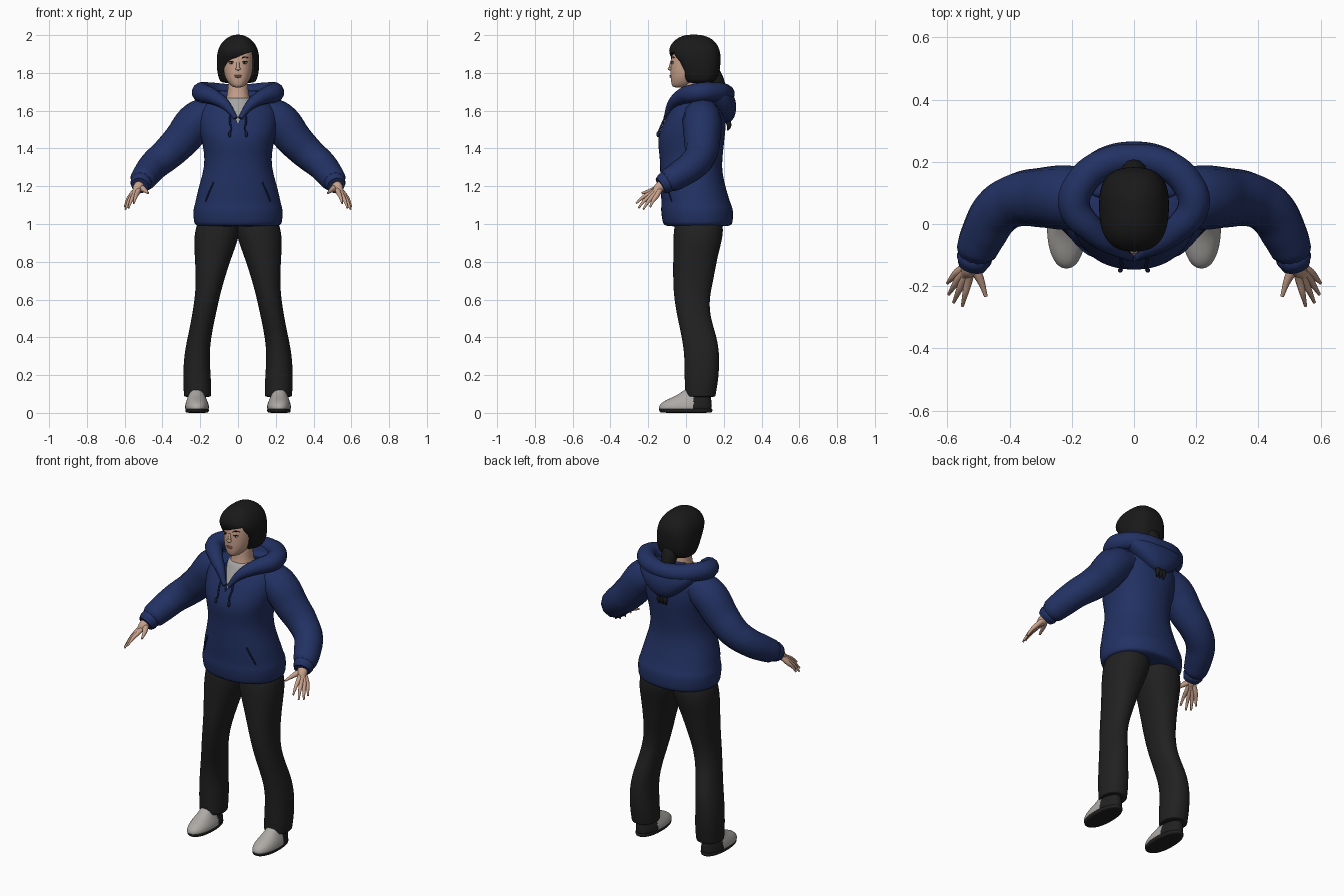
import bpy, bmesh
from math import cos, sin, pi, copysign
from mathutils import Matrix

cube = bpy.data.objects.get("Cube")
if cube:
    bpy.data.objects.remove(cube)


def material(name, rgb):
    m = bpy.data.materials.new(name)
    m.use_nodes = True
    m.diffuse_color = (*rgb, 1)
    bsdf = m.node_tree.nodes["Principled BSDF"]
    bsdf.inputs["Base Color"].default_value = (*rgb, 1)
    bsdf.inputs["Roughness"].default_value = 0.8
    return m


NAVY = material("navy cloth", (0.016, 0.031, 0.125))
SEAM = material("dark navy seam", (0.009, 0.016, 0.065))
BLACK = material("black trousers", (0.015, 0.015, 0.015))
HAIR = material("black hair", (0.010, 0.010, 0.010))
SKIN = material("skin", (0.58, 0.36, 0.26))
LIPS = material("lips", (0.42, 0.19, 0.16))
GREY = material("grey shoe", (0.42, 0.40, 0.38))
SHIRT = material("grey shirt", (0.38, 0.37, 0.36))
WHITE = material("eye white", (0.7, 0.68, 0.65))


def bake(ob):
    """Apply every modifier, or turn a curve into a mesh."""
    bpy.ops.object.select_all(action="DESELECT")
    ob.select_set(True)
    bpy.context.view_layer.objects.active = ob
    bpy.ops.object.convert(target="MESH")
    bpy.ops.object.shade_smooth_by_angle(angle=0.8)
    return bpy.context.view_layer.objects.active


def add_mesh(name, bm, mats):
    bmesh.ops.recalc_face_normals(bm, faces=bm.faces)
    me = bpy.data.meshes.new(name)
    bm.to_mesh(me)
    bm.free()
    for m in mats:
        me.materials.append(m)
    ob = bpy.data.objects.new(name, me)
    bpy.context.collection.objects.link(ob)
    return ob


def prism(outline, y0, y1):
    """Cutter: an x-z outline extruded along y."""
    bm = bmesh.new()
    face = bm.faces.new([bm.verts.new((x, y0, z)) for x, z in outline])
    new = bmesh.ops.extrude_face_region(bm, geom=[face])["geom"]
    bmesh.ops.translate(bm, vec=(0, y1 - y0, 0),
                        verts=[v for v in new if isinstance(v, bmesh.types.BMVert)])
    ob = add_mesh("cutter", bm, [])
    ob.hide_render = True
    return ob


def loft(name, rings, mats, power=2.2, side=1, cutter=None, sides=24):
    """Skin of stacked rings, each given as z, x0, x1, y0, y1."""
    bm = bmesh.new()
    loops = []
    for z, x0, x1, y0, y1 in rings:
        loop = []
        for i in range(sides):
            c, s = cos(2 * pi * i / sides), sin(2 * pi * i / sides)
            x = (x0 + x1) / 2 + (x1 - x0) / 2 * copysign(abs(c) ** (2 / power), c)
            y = (y0 + y1) / 2 + (y1 - y0) / 2 * copysign(abs(s) ** (2 / power), s)
            loop.append(bm.verts.new((side * x, y, z)))
        loops.append(loop)
    for a, b in zip(loops, loops[1:]):
        for i in range(sides):
            j = (i + 1) % sides
            bm.faces.new((a[i], a[j], b[j], b[i]))
    bm.faces.new(loops[0])
    bm.faces.new(loops[-1])
    ob = add_mesh(name, bm, mats)
    ob.modifiers.new("smooth", "SUBSURF").levels = 2
    if cutter:
        cut = ob.modifiers.new("cut", "BOOLEAN")
        cut.object = cutter
        cut.operation = "DIFFERENCE"
    ob = bake(ob)
    if cutter:
        bpy.data.objects.remove(cutter)
    return ob


def mirrored(rings):
    return [(z, -w, w, y0, y1) for z, w, y0, y1 in rings]


def tube(name, points, mat, side=1):
    """Round tube through points given as x, y, z, radius."""
    cu = bpy.data.curves.new(name, "CURVE")
    cu.dimensions, cu.fill_mode = "3D", "FULL"
    cu.bevel_depth, cu.bevel_resolution = 1, 4
    cu.use_fill_caps, cu.resolution_u = True, 6
    sp = cu.splines.new("BEZIER")
    sp.radius_interpolation = "CARDINAL"
    sp.bezier_points.add(len(points) - 1)
    for p, (x, y, z, r) in zip(sp.bezier_points, points):
        p.co, p.radius = (side * x, y, z), r
        p.handle_left_type = p.handle_right_type = "AUTO"
    cu.materials.append(mat)
    ob = bpy.data.objects.new(name, cu)
    bpy.context.collection.objects.link(ob)
    return bake(ob)


def ellipsoid(name, at, size, mat):
    bm = bmesh.new()
    bmesh.ops.create_uvsphere(bm, u_segments=16, v_segments=10, radius=1,
                              matrix=Matrix.Translation(at) @ Matrix.Diagonal((*size, 1)))
    return bake(add_mesh(name, bm, [mat]))


# Sweater body with a V neck opening, shirt below it
body = [(.985, .222, -.11, .235), (1.0, .236, -.125, .25), (1.08, .24, -.136, .252),
        (1.1, .23, -.13, .24), (1.18, .215, -.136, .215), (1.28, .183, -.138, .19),
        (1.36, .177, -.14, .195), (1.45, .195, -.155, .205), (1.52, .212, -.128, .213),
        (1.58, .212, -.1, .21), (1.63, .19, -.068, .2), (1.67, .13, -.035, .17)]
loft("sweater_body", mirrored(body), [NAVY],
     cutter=prism([(0, 1.53), (.085, 1.71), (-.085, 1.71)], -.3, 0))
loft("shirt", mirrored([(1.47, .1, -.12, .1), (1.53, .11, -.108, .12), (1.6, .1, -.068, .13),
                        (1.65, .085, -.042, .13), (1.675, .068, -.028, .12)]), [SHIRT])


def front(x, z):
    """Depth of the sweater front at x, z."""
    for a, b in zip(body, body[1:]):
        if a[0] <= z <= b[0]:
            t = (z - a[0]) / (b[0] - a[0])
            w, y0, y1 = (p + (q - p) * t for p, q in zip(a[1:], b[1:]))
            return (y0 + y1) / 2 - (y1 - y0) / 2 * (1 - abs(x / w) ** 2.2) ** (1 / 2.2)


# Hood: draped bag behind and a rolled rim around the neck
loft("hood_bag", mirrored([(1.535, .03, .19, .235), (1.57, .09, .15, .262), (1.63, .155, .1, .27),
                           (1.68, .19, .06, .255), (1.71, .18, .07, .235)]), [NAVY])
half = [(.012, -.108, 1.56, .012), (.065, -.075, 1.63, .027), (.135, -.02, 1.675, .042),
        (.192, .06, 1.695, .052), (.165, .14, 1.7, .052), (.09, .195, 1.695, .05)]
tube("hood_rim", half + [(0, .21, 1.69, .048)] + [(-x, y, z, r) for x, y, z, r in half[::-1]], NAVY)

# Neck and head
loft("neck", mirrored([(1.6, .085, -.035, .13), (1.66, .064, -.025, .115), (1.7, .054, -.015, .1),
                       (1.79, .052, -.015, .1)]), [SKIN])
loft("head", mirrored([(1.722, .022, -.066, -.01), (1.735, .042, -.077, .04), (1.77, .068, -.082, .09),
                       (1.82, .08, -.083, .13), (1.88, .082, -.081, .14), (1.93, .078, -.066, .14),
                       (1.97, .045, -.03, .1)]), [SKIN])

# Hair with an uneven fringe, and a tail tucked into the hood
fringe = [(-.072, 1.7), (-.08, 1.8), (-.07, 1.835), (-.03, 1.872), (.03, 1.898),
          (.074, 1.912), (.088, 1.86), (.082, 1.7)]
loft("hair", mirrored([(1.745, .08, .01, .13), (1.757, .1, -.01, .165), (1.81, .112, -.035, .18),
                       (1.86, .114, -.066, .184), (1.9, .112, -.092, .184), (1.935, .102, -.09, .175),
                       (1.97, .08, -.066, .152), (1.993, .047, -.03, .115), (2.003, .015, .01, .07)]),
     [HAIR], power=2.6, cutter=prism(fringe, -.3, -.005))
tube("ponytail", [(0, .13, 1.8, .05), (0, .165, 1.74, .042), (0, .175, 1.68, .035)], HAIR)
for x in (-.022, 0, .022):
    tube("hair_end", [(x / 2, .215, 1.56, .014), (x, .228, 1.52, .012), (x, .22, 1.495, .004)], HAIR)

# Face
ellipsoid("nose_tip", (0, -.085, 1.822), (.014, .012, .009), SKIN)
tube("nose_bridge", [(0, -.075, 1.865, .007), (0, -.083, 1.825, .009)], SKIN)
ellipsoid("upper_lip", (0, -.08, 1.786), (.02, .008, .004), LIPS)
ellipsoid("lower_lip", (0, -.079, 1.779), (.017, .008, .005), LIPS)
for s in (1, -1):
    ellipsoid("eye", (s * .035, -.07, 1.853), (.014, .006, .006), WHITE)
    ellipsoid("iris", (s * .034, -.074, 1.853), (.006, .004, .006), HAIR)
    tube("eyelid", [(.02, -.076, 1.855, .002), (.035, -.075, 1.861, .0025), (.05, -.068, 1.857, .002)], HAIR, s)
    tube("eyebrow", [(.018, -.078, 1.877, .002), (.036, -.072, 1.884, .003), (.055, -.06, 1.88, .002)], HAIR, s)

# Fingers: knuckle and tip of index, middle, ring and little finger
fingers = [((.533, -.185, 1.165), (.552, -.264, 1.11)), ((.549, -.183, 1.155), (.58, -.252, 1.085)),
           ((.562, -.173, 1.148), (.596, -.226, 1.078)), ((.571, -.158, 1.145), (.6, -.19, 1.09))]

leg = [(1.06, -.02, .21, -.06, .2), (.93, -.008, .235, -.068, .198), (.85, .025, .231, -.068, .172),
       (.7, .075, .222, -.07, .145), (.6, .1, .23, -.063, .122), (.5, .122, .246, -.045, .13),
       (.4, .142, .267, -.022, .165), (.3, .152, .287, -.008, .179), (.18, .142, .292, -.008, .173),
       (.1, .142, .287, -.006, .158), (.088, .143, .286, -.005, .157), (.084, .15, .28, .002, .15)]
shoe = [(.012, .165, .27, -.135, .13), (.02, .152, .282, -.147, .138), (.045, .154, .28, -.142, .138),
        (.07, .165, .272, -.105, .135), (.095, .175, .262, -.04, .13), (.14, .185, .255, .01, .12)]
sole = [(0, .165, .268, -.125, .13), (.003, .155, .279, -.14, .14), (.02, .152, .281, -.146, .142),
        (.024, .16, .275, -.14, .135)]

for s, label in ((1, "left"), (-1, "right")):
    # Sleeve, cuff and hand
    tube(label + "_sleeve", [(.13, .085, 1.585, .09), (.21, .085, 1.55, .103), (.3, .085, 1.445, .096),
                             (.375, .078, 1.37, .087), (.44, .04, 1.315, .08), (.483, -.03, 1.265, .074),
                             (.507, -.085, 1.232, .066), (.514, -.108, 1.22, .052)], NAVY, s)
    tube(label + "_cuff", [(.508, -.085, 1.232, .05), (.514, -.112, 1.217, .057),
                           (.52, -.135, 1.203, .047)], NAVY, s)
    tube(label + "_wrist", [(.512, -.105, 1.22, .028), (.53, -.145, 1.19, .027),
                            (.545, -.165, 1.165, .016)], SKIN, s)
    for (kx, ky, kz), (tx, ty, tz) in fingers:
        tube(label + "_finger", [(.522, -.13, 1.2, .016), (kx, ky, kz, .013),
                                 ((kx + tx) / 2, (ky + ty) / 2, (kz + tz) / 2 + .006, .0095),
                                 (tx, ty, tz, .005)], SKIN, s)
    tube(label + "_thumb", [(.518, -.135, 1.195, .018), (.495, -.178, 1.18, .013),
                            (.476, -.233, 1.163, .006)], SKIN, s)
    # Drawstring and pocket opening
    cord = [(.036, 1.6), (.043, 1.55), (.038, 1.5), (.044, 1.48)]
    tube(label + "_drawstring", [(x, front(x, z) - .006, z, .005) for x, z in cord], SEAM, s)
    ellipsoid(label + "_cord_end", (s * .044, front(.044, 1.475) - .006, 1.475), (.008, .008, .016), SEAM)
    slit = [(.13, 1.22), (.152, 1.17), (.172, 1.12)]
    tube(label + "_pocket_seam", [(x, front(x, z), z, .004) for x, z in slit], SEAM, s)
    # Trouser leg and shoe with a dark heel
    loft(label + "_trouser_leg", leg, [BLACK], side=s)
    upper = loft(label + "_shoe", shoe, [GREY, BLACK], side=s)
    for p in upper.data.polygons:
        p.material_index = int(p.center.y > .04)
    loft(label + "_sole", sole, [BLACK], side=s)
